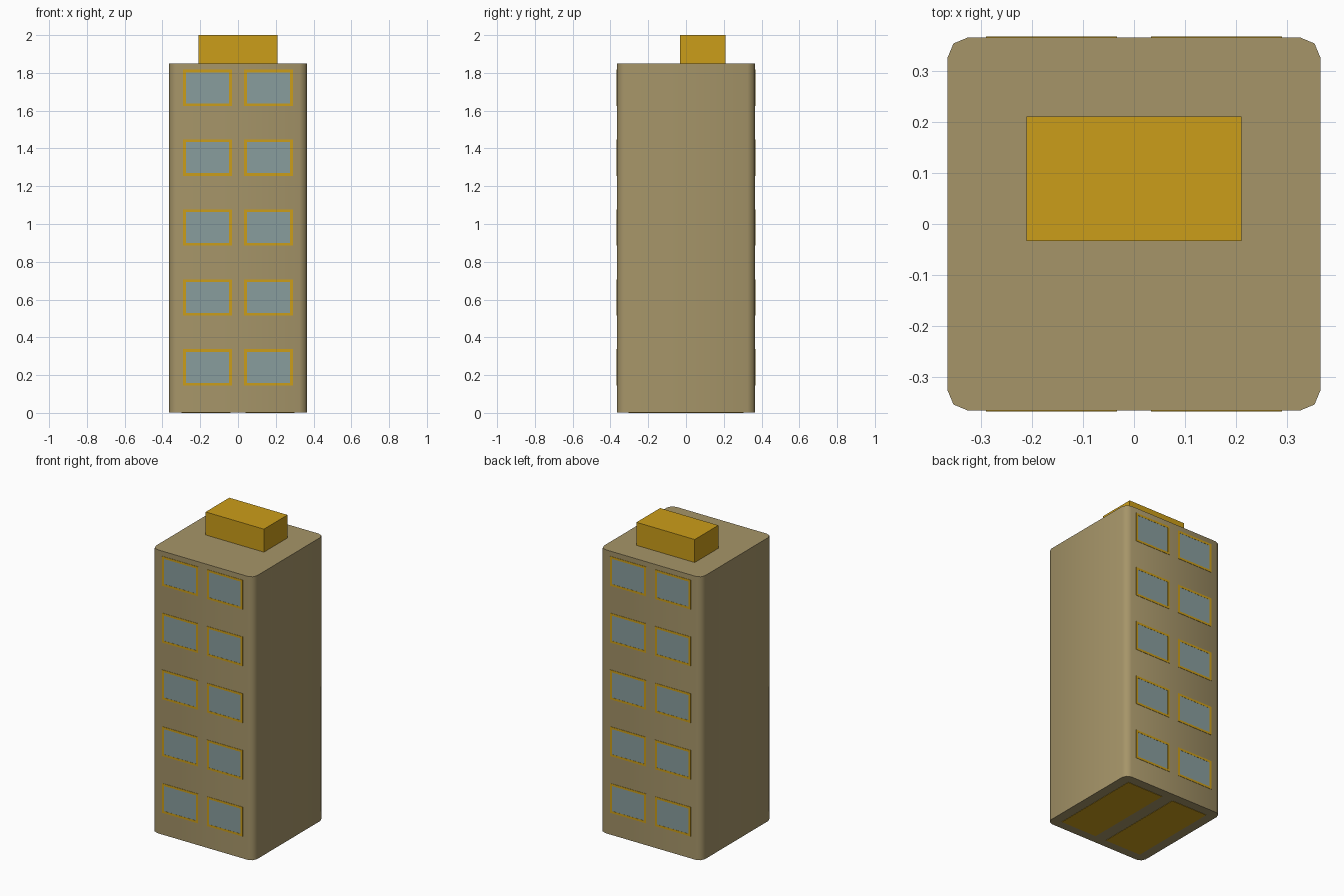
import bpy, bmesh
from mathutils import Matrix, Vector

if "Cube" in bpy.data.objects:
    bpy.data.objects.remove(bpy.data.objects["Cube"])

HALF, TOP, FLOORS, STEP = 0.365, 1.85, 5, 0.37


def material(name, rgb):
    m = bpy.data.materials.new(name)
    m.diffuse_color = (*rgb, 1)
    m.use_nodes = True
    m.node_tree.nodes["Principled BSDF"].inputs["Base Color"].default_value = m.diffuse_color
    return m


WALL = material("wall", (0.38, 0.30, 0.14))
GOLD = material("gold", (0.60, 0.34, 0.01))
GLASS = material("glass", (0.25, 0.34, 0.34))


def add_box(bm, lo, hi):
    lo, hi = Vector(lo), Vector(hi)
    mat = Matrix.Translation((lo + hi) / 2) @ Matrix.Diagonal((*(hi - lo), 1))
    return bmesh.ops.create_cube(bm, size=1, matrix=mat)["verts"]


def finish(bm, name, mat):
    mesh = bpy.data.meshes.new(name)
    bm.to_mesh(mesh)
    bm.free()
    ob = bpy.data.objects.new(name, mesh)
    bpy.context.collection.objects.link(ob)
    mesh.materials.append(mat)
    return ob


# Tower body with rounded vertical corners
bm = bmesh.new()
add_box(bm, (-HALF, -HALF, 0.002), (HALF, HALF, TOP))
upright = [e for e in bm.edges if abs(e.verts[0].co.z - e.verts[1].co.z) > 1]
bmesh.ops.bevel(bm, geom=upright, offset=0.04, offset_type='OFFSET',
                segments=2, profile=0.5, affect='EDGES')
tower = finish(bm, "tower", WALL)
bpy.context.view_layer.objects.active = tower
tower.select_set(True)
bpy.ops.object.shade_smooth_by_angle(angle=0.9)

# Roof housing
bm = bmesh.new()
add_box(bm, (-0.21, -0.033, TOP), (0.21, 0.21, 2.0))
finish(bm, "roof_housing", GOLD)

# Two panels in the underside
bm = bmesh.new()
for x0, x1 in ((-0.30, -0.04), (0.04, 0.30)):
    add_box(bm, (x0, -0.305, 0), (x1, 0.305, 0.004))
finish(bm, "base_panels", GOLD)

# Window frames and panes, two columns on the front and back
W = 0.014
for side, sign in (("front", -1), ("back", 1)):
    frames, panes = bmesh.new(), bmesh.new()
    y0, y1 = sorted((sign * (HALF - 0.002), sign * (HALF + 0.002)))
    for floor in range(FLOORS):
        z0 = 0.145 + floor * STEP
        z1 = z0 + 0.192
        for x0, x1 in ((-0.29, -0.033), (0.033, 0.29)):
            for a, b, c, d in ((x0, x1, z0, z0 + W), (x0, x1, z1 - W, z1),
                               (x0, x0 + W, z0 + W, z1 - W),
                               (x1 - W, x1, z0 + W, z1 - W)):
                add_box(frames, (a, y0, c), (b, y1, d))
            pane = sorted((sign * (HALF - 0.002), sign * (HALF + 0.001)))
            add_box(panes, (x0 + W, pane[0], z0 + W), (x1 - W, pane[1], z1 - W))
    finish(frames, side + "_window_frames", GOLD)
    finish(panes, side + "_window_panes", GLASS)
